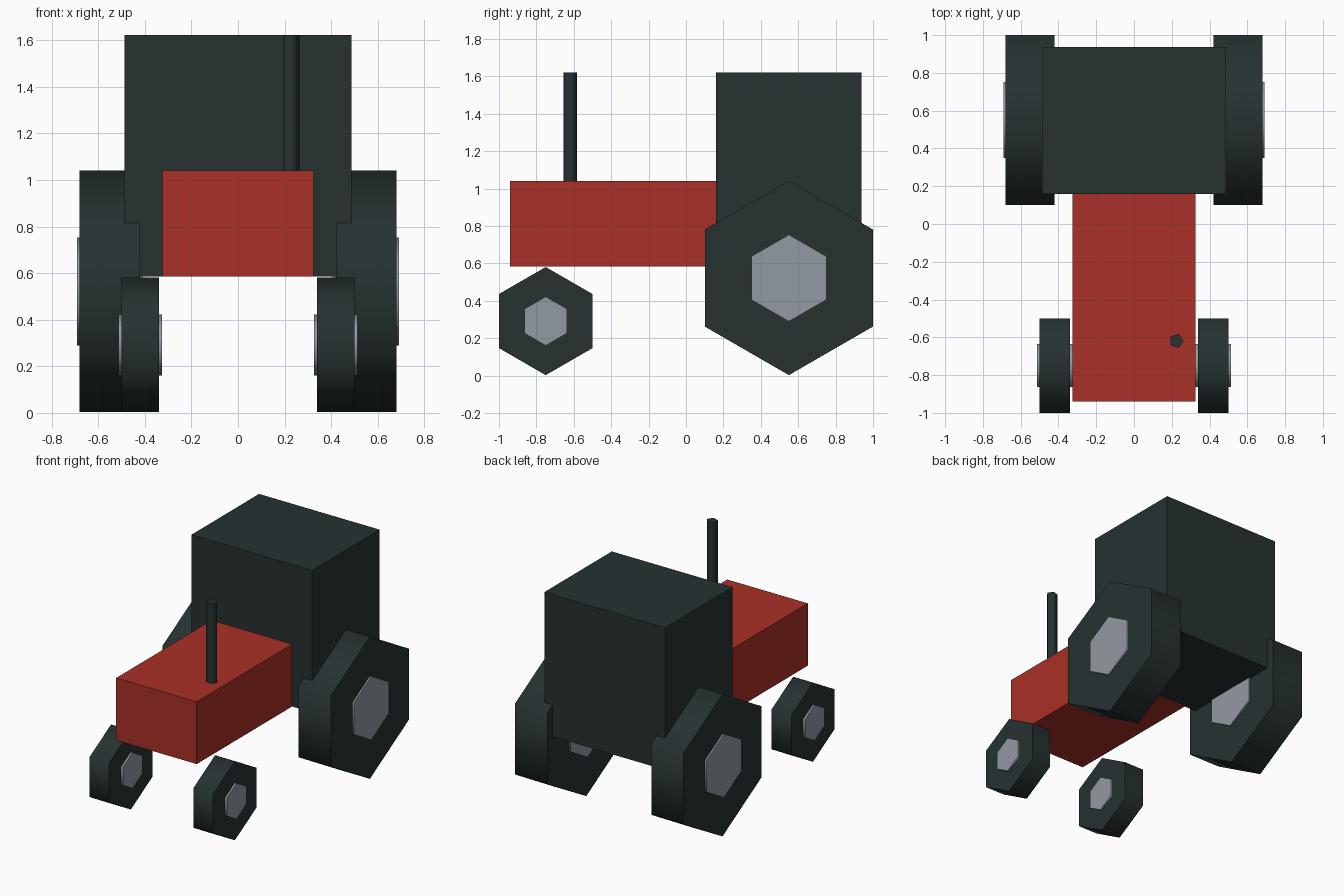
import bpy
import math
from mathutils import Matrix

if "Cube" in bpy.data.objects:
    bpy.data.objects.remove(bpy.data.objects["Cube"], do_unlink=True)


def material(name, colour):
    mat = bpy.data.materials.new(name)
    mat.use_nodes = True
    mat.diffuse_color = (*colour, 1)
    mat.node_tree.nodes["Principled BSDF"].inputs["Base Color"].default_value = (*colour, 1)
    return mat


red = material("red paint", (0.40, 0.03, 0.02))
dark = material("dark rubber", (0.02, 0.031, 0.031))
grey = material("hub grey", (0.29, 0.32, 0.36))


def box(name, low, high, mat):
    centre = [(a + b) / 2 for a, b in zip(low, high)]
    bpy.ops.mesh.primitive_cube_add(size=1, location=centre)
    obj = bpy.context.object
    obj.name = name
    obj.data.transform(Matrix.Diagonal([b - a for a, b in zip(low, high)] + [1]))
    obj.data.materials.append(mat)


def prism(name, sides, radius, depth, centre, mat, turn):
    bpy.ops.mesh.primitive_cylinder_add(vertices=sides, radius=radius, depth=depth, location=centre)
    obj = bpy.context.object
    obj.name = name
    obj.data.transform(turn)
    obj.data.materials.append(mat)
    # Rounded sides, crisp caps
    bpy.ops.object.shade_smooth_by_angle(angle=math.radians(80))


# Body
box("bonnet", (-0.325, -0.94, 0.585), (0.325, 0.163, 1.04), red)
box("cab", (-0.487, 0.16, 0.585), (0.487, 0.938, 1.622), dark)

# Exhaust: five-sided, one corner towards the left
prism("exhaust_pipe", 5, 0.039, 0.60, (0.224, -0.619, 1.322), dark,
      Matrix.Rotation(-math.pi / 2, 4, "Z"))

# Wheels: hexagons with a corner at top and bottom, axle along x
axle_turn = Matrix.Rotation(math.pi / 2, 4, "Z") @ Matrix.Rotation(math.pi / 2, 4, "X")
wheels = [
    # name, y, tyre radius, hub radius, x centre, width, hub width
    ("front", -0.75, 0.289, 0.131, 0.42, 0.16, 0.188),
    ("rear", 0.55, 0.519, 0.232, 0.55, 0.26, 0.284),
]
for end, y, radius, hub, x, width, hub_width in wheels:
    for side, sign in (("left", 1), ("right", -1)):
        centre = (sign * x, y, radius + 0.003)
        prism(f"{end}_{side}_tyre", 6, radius, width, centre, dark, axle_turn)
        prism(f"{end}_{side}_hub", 6, hub, hub_width, centre, grey, axle_turn)
